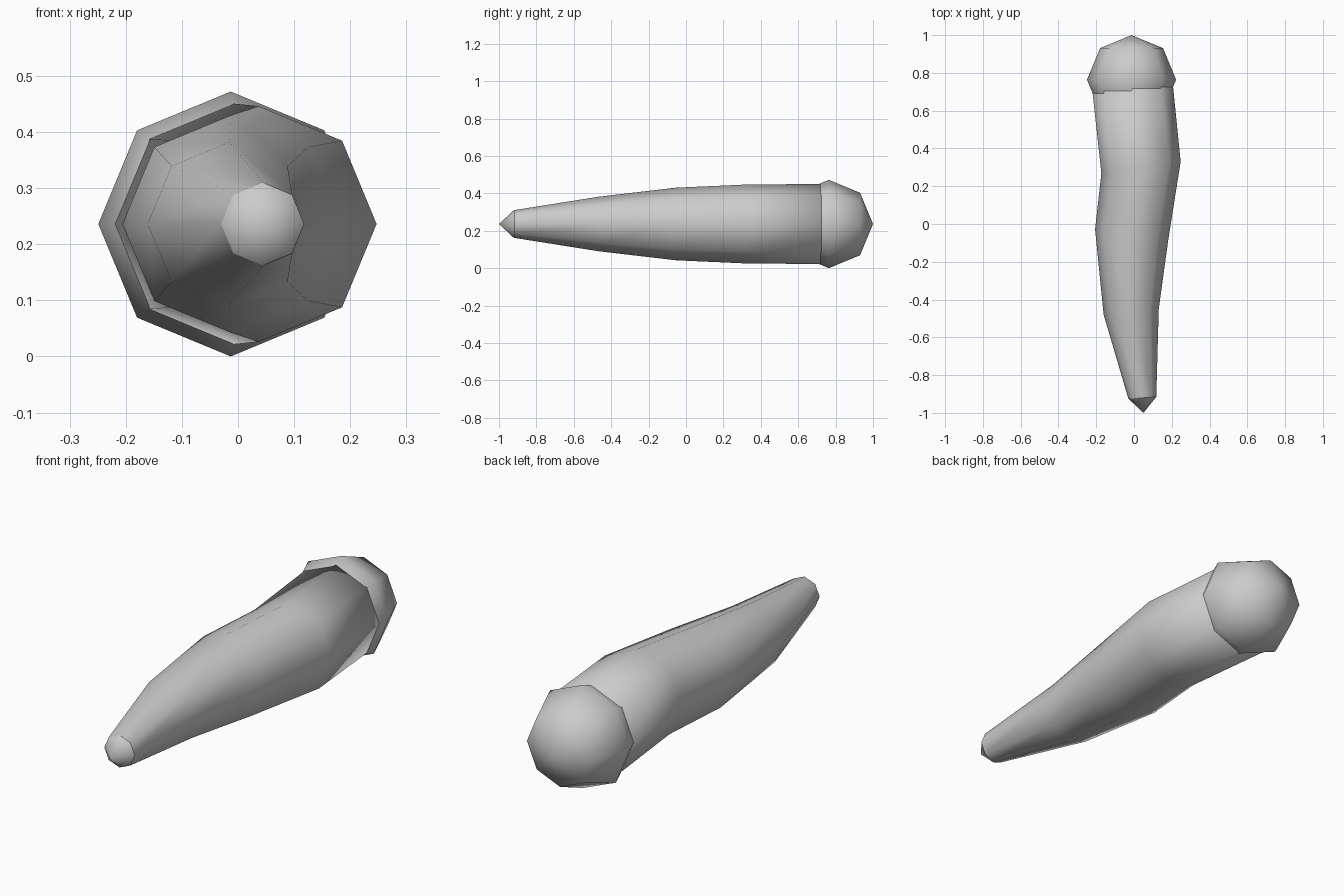
import bpy, bmesh, math
from mathutils import Matrix, Vector

if "Cube" in bpy.data.objects:
    bpy.data.objects.remove(bpy.data.objects["Cube"])

ZC = 0.236   # height of the centre line
SIDES = 8


def finish(bm, name):
    bmesh.ops.recalc_face_normals(bm, faces=bm.faces)
    mesh = bpy.data.meshes.new(name)
    bm.to_mesh(mesh)
    bm.free()
    mesh.shade_smooth()
    obj = bpy.data.objects.new(name, mesh)
    bpy.context.collection.objects.link(obj)
    return obj


# Curved tapering body: (x, y, radius, sideways tilt of the ring)
rings = [
    (0.044, -0.920, 0.074, 0.06),
    (-0.015, -0.465, 0.146, 0.10),
    (-0.012, -0.055, 0.194, -0.13),
    (0.037, 0.300, 0.210, 0.145),
    (-0.012, 0.765, 0.215, 0.0),
]
bm = bmesh.new()
loops = []
for x, y, r, tilt in rings:
    loop = []
    for i in range(SIDES):
        a = 2 * math.pi * i / SIDES
        dx = r * math.cos(a)
        loop.append(bm.verts.new((x + dx, y + dx * tilt, ZC + r * math.sin(a))))
    loops.append(loop)
for a, b in zip(loops, loops[1:]):
    for i in range(SIDES):
        j = (i + 1) % SIDES
        bm.faces.new((a[i], a[j], b[j], b[i]))
bm.faces.new(loops[-1])
finish(bm, "tapered_body")

# Pointed tip
bm = bmesh.new()
base = [bm.verts.new(v) for v in
        [(0.044 + 0.074 * math.cos(t), -0.92 + 0.0045 * math.cos(t), ZC + 0.074 * math.sin(t))
         for t in [2 * math.pi * i / SIDES for i in range(SIDES)]]]
apex = bm.verts.new((0.05, -1.0, ZC))
for i in range(SIDES):
    bm.faces.new((base[i], base[(i + 1) % SIDES], apex))
finish(bm, "tip")

# Rounded head at the thick end
bm = bmesh.new()
bmesh.ops.create_uvsphere(bm, u_segments=SIDES, v_segments=4, radius=0.236,
                          matrix=Matrix.Translation(Vector((-0.013, 0.764, ZC)))
                          @ Matrix.Rotation(math.pi / 2, 4, 'X'))
finish(bm, "round_head")
